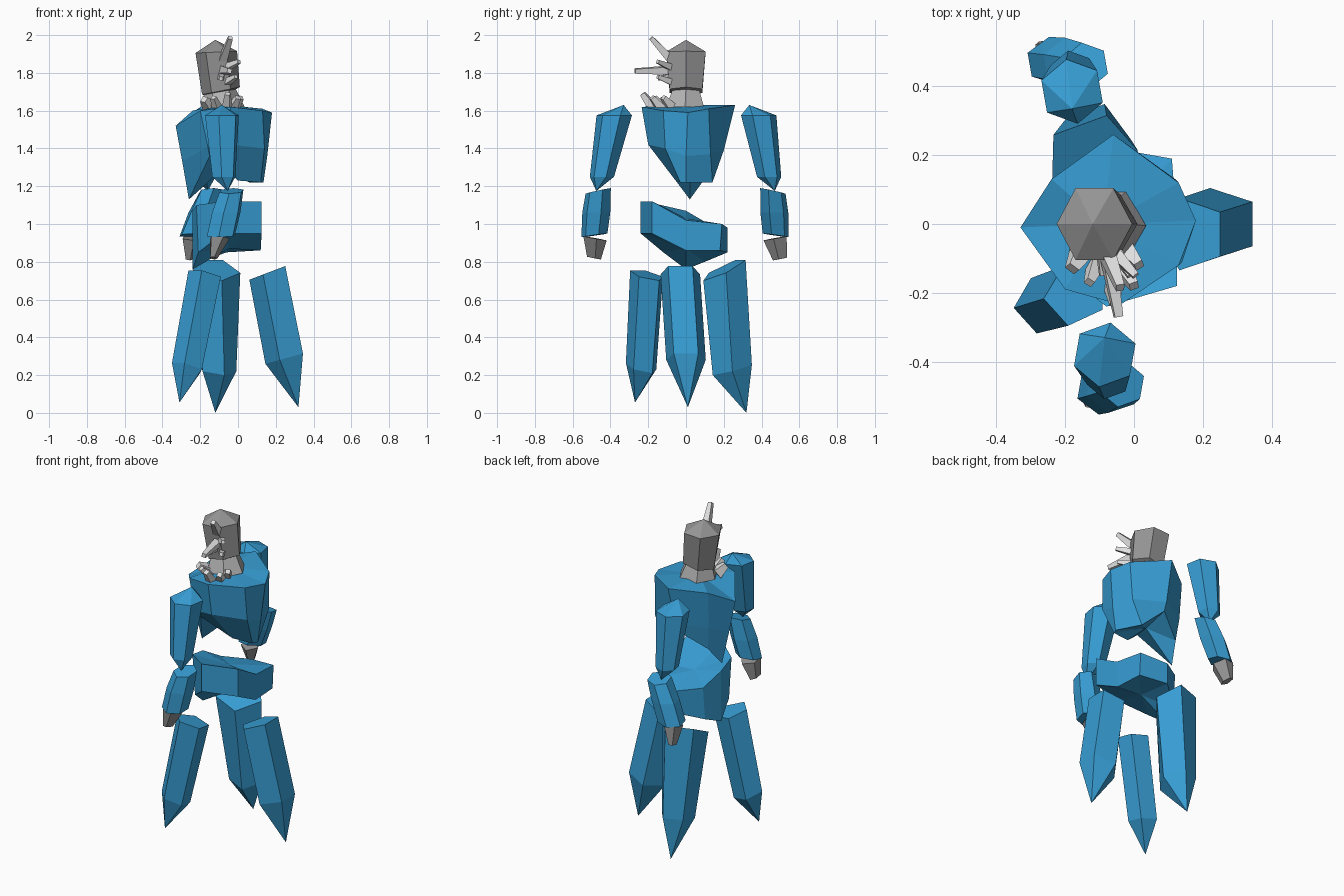
import bpy, bmesh, math
from mathutils import Vector

if "Cube" in bpy.data.objects:
    bpy.data.objects.remove(bpy.data.objects["Cube"])


def material(name, rgb):
    m = bpy.data.materials.new(name)
    m.diffuse_color = (*rgb, 1)
    m.use_nodes = True
    m.node_tree.nodes["Principled BSDF"].inputs["Base Color"].default_value = m.diffuse_color
    return m


BLUE = material("crystal blue", (0.038, 0.335, 0.65))
GREY = material("stone grey", (0.3, 0.3, 0.3))
MID = material("neck grey", (0.46, 0.46, 0.46))
PALE = material("pale spike grey", (0.75, 0.75, 0.75))


def loft(name, rings, mat, start=None, end=None):
    """Flat-faced skin through rings of points; start/end are optional apex points."""
    bm = bmesh.new()
    vs = [[bm.verts.new(p) for p in r] for r in rings]
    n = len(vs[0])
    for a, b in zip(vs, vs[1:]):
        for i in range(n):
            j = (i + 1) % n
            bm.faces.new((a[i], a[j], b[j], b[i]))
    for ring, apex in ((vs[0], start), (vs[-1], end)):
        if apex is None:
            bm.faces.new(ring)
        else:
            c = bm.verts.new(apex)
            for i in range(n):
                bm.faces.new((ring[i], ring[(i + 1) % n], c))
    bmesh.ops.recalc_face_normals(bm, faces=bm.faces[:])
    me = bpy.data.meshes.new(name)
    bm.to_mesh(me)
    bm.free()
    me.materials.append(mat)
    ob = bpy.data.objects.new(name, me)
    bpy.context.collection.objects.link(ob)
    return ob


def ring(c, radial, tang, n, ang=0, tilt=0):
    """Ring around c; 'radial' lies along ang, tilt raises that side. First point is inward."""
    out = []
    ca, sa = math.cos(ang), math.sin(ang)
    for i in range(n):
        t = math.pi + 2 * math.pi * i / n
        r, s = radial * math.cos(t), tang * math.sin(t)
        out.append((c[0] + r * ca - s * sa, c[1] + r * sa + s * ca, c[2] + tilt * math.cos(t)))
    return out


# Torso: broad shoulders, chamfered sides, saddle-shaped underside
torso_top = [(.18, .01, 1.59), (.13, .12, 1.61), (-.06, .26, 1.63), (-.24, .13, 1.6),
             (-.33, -.01, 1.52), (-.2, -.19, 1.6), (-.04, -.235, 1.62), (.13, -.12, 1.6)]
torso_mid = [(.155, 0, 1.36), (.12, .13, 1.37), (-.07, .2, 1.39), (-.235, .115, 1.38),
             (-.295, 0, 1.33), (-.16, -.19, 1.41), (-.04, -.2, 1.42), (.14, -.11, 1.4)]
torso_low = [(.135, 0, 1.22), (.06, .14, 1.22), (-.07, .18, 1.34), (-.22, .1, 1.24),
             (-.26, .02, 1.13), (-.15, -.15, 1.36), (0, -.055, 1.23), (.12, -.03, 1.22)]
loft("torso", [torso_low, torso_mid, torso_top], BLUE, start=(-.07, .02, 1.3), end=(-.09, 0, 1.63))

# Hips: bent slab
hip_top = [(.125, 0, 1.02), (.11, .19, 1.0), (-.06, .22, .98), (-.2, .12, 1.0),
           (-.24, 0, 1.07), (-.22, -.13, 1.1), (-.08, -.24, 1.12), (.125, -.18, 1.12)]
hip_low = [(.12, 0, .86), (.11, .18, .86), (-.06, .22, .85), (-.2, .1, .8),
           (-.24, 0, .76), (-.21, -.12, .85), (-.08, -.24, .95), (.125, -.18, .95)]
loft("hips", [hip_low, hip_top], BLUE, start=(-.05, 0, .87), end=(-.06, 0, 1.03))

# Three pointed legs: angle, top centre, top radii, tilt, low centre, low radii, tip
for name, ang, tc, tr, tilt, lc, lr, tip in (
        ("front_leg", 0, (.165, -.03, .745), (.105, .11), .04, (.255, 0, .29), (.11, .11), (.32, .01, .03)),
        ("left_leg", 110, (-.125, .2, .76), (.115, .14), .06, (-.11, .245, .23), (.11, .1), (-.12, .32, 0)),
        ("right_leg", 222, (-.17, -.205, .73), (.095, .09), .03, (-.265, -.235, .24), (.085, .085), (-.31, -.27, .055))):
    a = math.radians(ang)
    loft(name, [ring(lc, *lr, 5, a, .03), ring(tc, *tr, 5, a, tilt)], BLUE, start=tip)

# Arms: upper arm, forearm and hand per side
for side, s, sh, el, wr, tip in (
        ("right", -1, (-.085, -.38, 1.575), (-.075, -.445, 1.25), (-.09, -.485, .94), (-.13, -.49, .81)),
        ("left", 1, (-.18, .385, 1.575), (-.18, .44, 1.25), (-.235, .475, .94), (-.26, .5, .805))):
    a = math.radians(100 * s)
    loft(side + "_upper_arm",
         [ring(el, .065, .065, 6, a), ring(sh, .095, .095, 6, a)], BLUE,
         start=(el[0] + .02, el[1] + .03 * s, 1.175), end=(sh[0], sh[1] - .05 * s, 1.63))
    top = (el[0] + .04, el[1] + .02 * s, 1.175)
    mid = ((top[0] + wr[0]) / 2, (top[1] + wr[1]) / 2, 1.06)
    loft(side + "_forearm",
         [ring(wr, .07, .08, 6, a, -.01), ring(mid, .075, .08, 6, a), ring(top, .068, .068, 6, a, -.015)], BLUE)
    knuckle = (wr[0] - .01, wr[1], .925)
    fingers = (tip[0], tip[1], tip[2] + .01)
    loft(side + "_hand", [ring(fingers, .04, .02, 5, a, .008), ring(knuckle, .066, .055, 5, a, .012)], GREY)

# Neck and head
loft("neck", [ring((-.08, -.005, 1.62), .115, .115, 6), ring((-.095, 0, 1.73), .075, .075, 6)], MID)
loft("head", [ring((-.09, 0, 1.705), .1, .1, 6, 0, .02), ring((-.115, 0, 1.91), .11, .12, 6, 0, .005)],
     GREY, start=(-.09, 0, 1.67), end=(-.12, 0, 1.975))

# Square tapered spikes: five on the face, the rest in a row at the throat (base, tip, half width)
spikes = [((-.08, -.08, 1.87), (-.04, -.185, 1.985), .022), ((-.08, -.07, 1.815), (-.045, -.27, 1.81), .022),
          ((-.06, -.08, 1.83), (.005, -.15, 1.86), .018), ((-.09, -.08, 1.78), (-.09, -.15, 1.77), .018),
          ((-.06, -.07, 1.75), (-.01, -.15, 1.78), .018), ((-.15, -.08, 1.62), (-.18, -.13, 1.66), .03),
          ((-.11, -.12, 1.61), (-.13, -.17, 1.67), .022), ((-.06, -.17, 1.61), (-.055, -.23, 1.69), .024),
          ((-.03, -.13, 1.61), (0, -.18, 1.67), .024), ((-.02, -.08, 1.62), (.015, -.12, 1.67), .024)]
for k, (b, t, w) in enumerate(spikes):
    b, t = Vector(b), Vector(t)
    d = (t - b).normalized()
    u = d.cross(Vector((.2, 0, 1))).normalized()
    v = d.cross(u)
    square = lambda c, r: [c + u * r * i + v * r * j for i, j in ((1, 1), (-1, 1), (-1, -1), (1, -1))]
    loft(f"{'face' if k < 5 else 'throat'}_spike_{k + 1}", [square(b, w), square(t, w * .55)], PALE)
